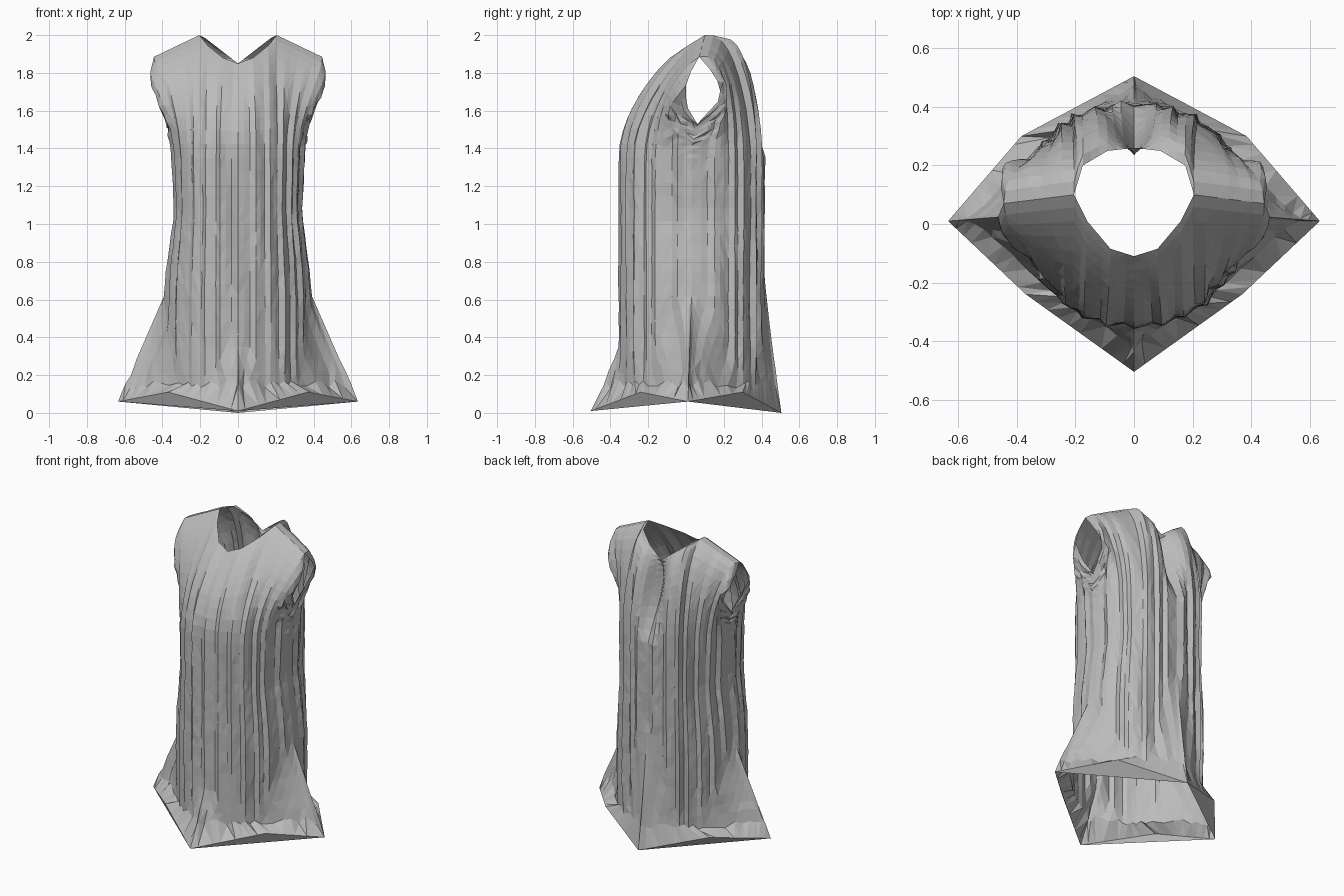
import bpy, bmesh, math, random
from mathutils import Vector

old = bpy.data.objects.get("Cube")
if old:
    bpy.data.objects.remove(old)

random.seed(4)
QUAD = 20                 # columns per quarter turn
COLS = QUAD * 4
BODY_TOP = 1.35           # height where the yoke begins

cloth = bpy.data.materials.new("grey cloth")
cloth.use_nodes = True
grey = (0.5, 0.5, 0.5, 1)
cloth.diffuse_color = grey
cloth.node_tree.nodes["Principled BSDF"].inputs["Base Color"].default_value = grey


def along(points, t):
    """Piecewise linear lookup in (key, value) pairs."""
    for (a, p), (b, q) in zip(points, points[1:]):
        if t <= b:
            k = max(0, (t - a) / (b - a))
            return p + (q - p) * k
    return points[-1][1]


# Half width of the body by height
WIDTH = [(0.15, .385), (0.6, .385), (0.78, .372), (1.05, .335), (1.35, .348)]

# Free upper edge: armhole, shoulder seam, neckline (from side to centre)
SHOULDER = [(.3, Vector((.445, .07, 1.885))), (.6, Vector((.205, .1, 2.0)))]
EDGE = {
    -1: [(0, Vector((.375, .06, 1.53))), (.12, Vector((.405, 0, 1.63))),
         (.22, Vector((.475, 0, 1.76)))] + SHOULDER +
        [(.7, Vector((.16, .01, 1.945))), (.85, Vector((.08, -.085, 1.88))),
         (1, Vector((0, -.11, 1.85)))],
    1: [(0, Vector((.375, .06, 1.53))), (.12, Vector((.4, .19, 1.67))),
        (.22, Vector((.46, .16, 1.78)))] + SHOULDER +
       [(.7, Vector((.175, .2, 1.985))), (.85, Vector((.09, .25, 1.92))),
        (1, Vector((0, .26, 1.85)))],
}

# Hem corners, sagging points between them and the tops of the drawn-out folds
SIDE = Vector((.635, .01, .06))
CENTRE = {-1: Vector((0, -.505, .01)), 1: Vector((0, .505, 0))}
MIDDLE = {-1: Vector((.37, -.24, .11)), 1: Vector((.385, .3, .11))}
FOLD_TOP = {-1: .38, 1: .8}
SIDE_TOP = .64

# Saw-toothed vertical pleats of uneven width and depth
pleat = []
while len(pleat) < COLS:
    steps, depth = random.choice((2, 3, 3, 4)), random.uniform(.025, .07)
    pleat += [depth * (.4 - i / (steps - 1)) for i in range(steps)]


def body(u, s, z):
    """Rounded cross-section, fuller behind, widening only at the sides."""
    a = u * math.pi / 2
    power = .88 if s < 0 else .8
    waist = .335
    half = waist + (along(WIDTH, z) - waist) * math.cos(a) ** 2
    x = half * math.cos(a) ** power if u < 1 else 0
    return Vector((x, .03 + s * .38 * math.sin(a) ** power, z))


def pull(p, u, s, z):
    """Draw the cloth out toward the hem corners."""
    folds = ((SIDE, SIDE_TOP, u, .42, 1), (CENTRE[s], FOLD_TOP[s], 1 - u, .3, 1.2))
    for corner, top, d, spread, sag in folds:
        if z < top:
            k = (top - z) / (top - corner.z)
            w = max(0, 1 - d / (.06 + spread * k))
            root = body(0 if corner is SIDE else 1, s, top)
            p = p.lerp(root.lerp(corner, k ** sag), w)
            p.z = z
    return p


def rumple(p, c, amount, z):
    drift = .3 * math.sin(z * 5 + c * .9)
    k = 1 + amount * (pleat[c] * (1 + drift) + random.uniform(-.006, .006))
    return Vector((p.x * k, p.y * k, p.z))


def yoke(u, s, t):
    """Curve from the body top over to the free edge."""
    p, q = body(u, s, BODY_TOP), along(EDGE[s], u)
    rise = .25 if u > .3 else .08 + .17 * u / .3
    c1 = p + Vector((0, 0, rise))
    bend = Vector((0, -.13, -.08)) if s < 0 else Vector((0, .16, .04))
    if u > .6:
        bend = bend.lerp(Vector((0, s * .06, -.08)), (u - .6) / .4)
    k = min(1, u / .3)
    c2 = q.lerp(p, .25).lerp(q + bend, k)
    r = 1 - t
    return p * r**3 + c1 * 3 * t * r * r + c2 * 3 * t * t * r + q * t**3


def column(c):
    """Points of one strip of cloth, hem to top edge."""
    quarter, i = divmod(c, QUAD)
    u = i / QUAD if quarter % 2 == 0 else 1 - i / QUAD
    s = 1 if quarter < 2 else -1
    mx = -1 if quarter in (1, 2) else 1
    flip = Vector((mx, 1, 1))
    pts = [SIDE.lerp(CENTRE[s], u)]
    pts.append(along([(0, SIDE), (.5, MIDDLE[s]), (1, CENTRE[s])], u))
    for n in range(18):
        z = .15 + (BODY_TOP - .15) * n / 18
        p = rumple(body(u, s, z), c, min(1, .4 + n * .2), z)
        p = pull(p, u, s, z)
        # Uneven gathers just above the hem
        if n < 2:
            p.z += random.uniform(-.02, .025)
        pts.append(p)
    for n in range(11):
        t = n / 10
        p = rumple(yoke(u, s, t), c, 1 - t ** 2, BODY_TOP + t)
        # Split-like crease below the back of the neck
        if s > 0 and u > .87:
            p.y -= .1 * (u - .87) / .13 * math.sin(math.pi * t)
        # Crumpled cloth around the armholes
        if u < .25 and 0 < n < 10:
            p += Vector([random.uniform(-.014, .012) for _ in range(3)]) * t
        pts.append(p)
    return [p * flip for p in pts]


# Gown: one open sheet joined at the shoulder seams
bm = bmesh.new()
strips = [[bm.verts.new(p) for p in column(c)] for c in range(COLS)]
for c, left in enumerate(strips):
    right = strips[(c + 1) % COLS]
    for j in range(len(left) - 1):
        bm.faces.new((left[j], right[j], right[j + 1], left[j + 1]))
bmesh.ops.remove_doubles(bm, verts=bm.verts, dist=.0005)
bmesh.ops.triangulate(bm, faces=bm.faces)

mesh = bpy.data.meshes.new("gown")
bm.to_mesh(mesh)
bm.free()
mesh.materials.append(cloth)
gown = bpy.data.objects.new("gown", mesh)
bpy.context.collection.objects.link(gown)
